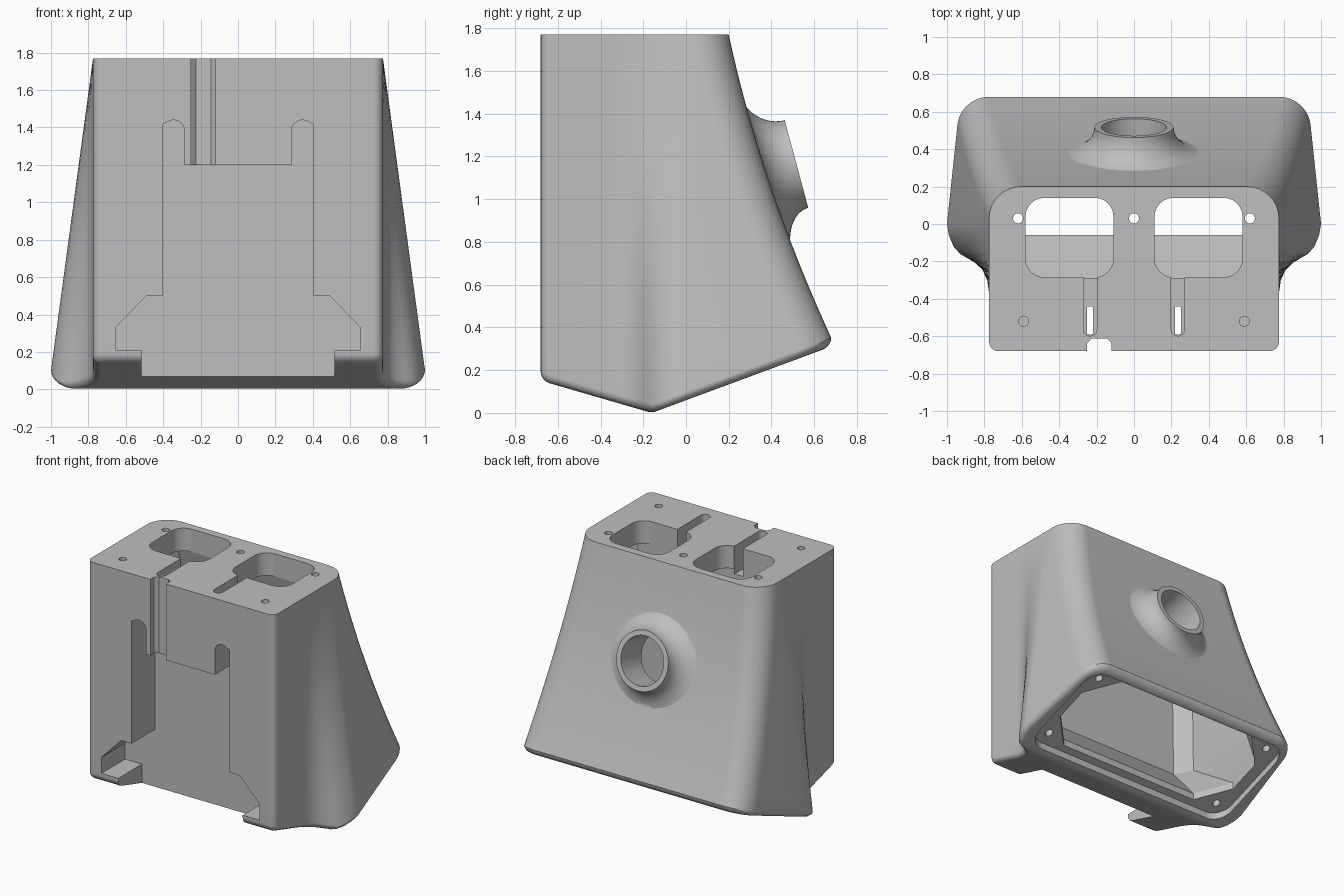
import bpy, bmesh, math
from mathutils import Vector, Matrix

if "Cube" in bpy.data.objects:
    bpy.data.objects.remove(bpy.data.objects["Cube"])

TOP = 1.77


def floor_z(y):
    """Underside height: two planes meeting in a fold."""
    d = y + 0.16
    return max(0.37 * d, -0.29 * d)


def tilt(h):
    """Plane parallel to the outlet flange, raised by h."""
    return lambda y: 0.37 * (y + 0.16) + h


def flat(z):
    return lambda y: z


def arc(cx, cy, r, a0, a1, n):
    return [(cx + r * math.cos(math.radians(a0 + (a1 - a0) * i / n)),
             cy + r * math.sin(math.radians(a0 + (a1 - a0) * i / n))) for i in range(n + 1)]


def rounded(x0, x1, y0, y1, r, n=6):
    """Rectangle with rounded (n > 1) or chamfered (n = 1) corners."""
    return (arc(x1 - r, y0 + r, r, -90, 0, n) + arc(x1 - r, y1 - r, r, 0, 90, n)
            + arc(x0 + r, y1 - r, r, 90, 180, n) + arc(x0 + r, y0 + r, r, 180, 270, n))


def lift(outline, height):
    return [(x, y, height(y)) for x, y in outline]


def loft(name, rings, strip_caps=False):
    """Closed solid through matching rings, in order from first to last."""
    bm = bmesh.new()
    vs = [[bm.verts.new(p) for p in ring] for ring in rings]
    n = len(rings[0])
    for a, b in zip(vs, vs[1:]):
        for i in range(n):
            j = (i + 1) % n
            bm.faces.new((a[i], a[j], b[j], b[i]))
    for cap in (vs[0], vs[-1]):
        if strip_caps:
            for i in range(n // 2 - 1):
                bm.faces.new((cap[i], cap[i + 1], cap[n - 2 - i], cap[n - 1 - i]))
        else:
            bm.faces.new(cap)
    bmesh.ops.recalc_face_normals(bm, faces=bm.faces)
    mesh = bpy.data.meshes.new(name)
    bm.to_mesh(mesh)
    bm.free()
    ob = bpy.data.objects.new(name, mesh)
    bpy.context.collection.objects.link(ob)
    return ob


def prism(name, outline, z0, z1):
    return loft(name, [lift(outline, flat(z0)), lift(outline, flat(z1))])


def combine(target, tool, operation):
    """Apply a boolean and discard the tool."""
    tool.hide_render = True
    mod = target.modifiers.new(tool.name, 'BOOLEAN')
    mod.operation, mod.solver, mod.object = operation, 'EXACT', tool
    bpy.context.view_layer.objects.active = target
    bpy.ops.object.modifier_apply(modifier=mod.name)
    bpy.data.objects.remove(tool)


def cut(tool):
    combine(body, tool, 'DIFFERENCE')


# Body outline halves: front corner, swept shoulder, rear corner
front = arc(0.725, -0.63, 0.05, -90, 0, 6)
shoulder = [(0.775, -0.37), (0.785, -0.3), (0.81, -0.245), (0.85, -0.207), (0.895, -0.18),
            (0.93, -0.16), (0.965, -0.12), (0.99, -0.06), (1.0, 0.0)]
low = front + shoulder + arc(0.81, 0.52, 0.16, 0, 90, 8)
count = len(shoulder)
high = (front + [(0.775, -0.37 + 0.36 * i / (count - 1)) for i in range(count)]
        + arc(0.605, 0.03, 0.17, 0, 90, 8))


def mirrored(half):
    return half + [(-p[0],) + tuple(p[1:]) for p in reversed(half)]


def body_ring(t):
    ring = []
    for (x0, y0), (x1, y1) in zip(high, low):
        # sides lean out steadily with height
        z1 = floor_z(y1) + FILLET
        if y1 > 0:
            x1 -= 0.13 * (z1 - 0.1)
        f = t - 0.36 * t * (1 - t)
        ring.append((x0 + (x1 - x0) * t, y0 + (y1 - y0) * f, TOP + (z1 - TOP) * t))
    return ring


FILLET = 0.04
STEPS = 16
rings = [body_ring(i / STEPS) for i in range(STEPS + 1)]
base = rings[-1]
for k in range(1, 5):
    a = math.radians(90 * k / 4)
    inset, ring = FILLET * (1 - math.cos(a)), []
    for i, p in enumerate(base):
        q0 = base[i - 1] if i else (0, p[1], 0)
        q1 = base[i + 1] if i + 1 < len(base) else (0, p[1], 0)
        e0 = Vector((p[0] - q0[0], p[1] - q0[1])).normalized()
        e1 = Vector((q1[0] - p[0], q1[1] - p[1])).normalized()
        d = (e0 + e1).normalized()
        x, y = p[0] - d.y * inset, p[1] + d.x * inset
        ring.append((x, y, floor_z(y) + FILLET * (1 - math.sin(a))))
    rings.append(ring)
body = loft("duct_body", [mirrored(r) for r in rings], strip_caps=True)

# Rear port: flared collar around a tilted axis
axis = Vector((0, 0.966, 0.259))
up = Vector((0, -0.259, 0.966))
side = Vector((1, 0, 0))
centre = Vector((0, 0.517, 1.165))


def port_ring(r, h, lean=0.0, n=64):
    ring = []
    for i in range(n):
        a = math.tau * i / n
        shift = h + lean * math.sin(a)
        ring.append(centre + r * (math.cos(a) * side + math.sin(a) * up) + shift * axis)
    return ring


flare = [port_ring(0.212, 0)]
for k in range(1, 13):
    a = math.radians(90 * k / 12)
    drop = math.sin(a)
    flare.append(port_ring(0.212 + 0.2 * (1 - math.cos(a)), -0.155 * drop, -0.024 * drop))
flare.append(port_ring(0.38, -0.21, -0.024))
combine(body, loft("port_flare", flare), 'UNION')

# Inner air chamber
opening = rounded(-0.8, 0.8, -0.06, 0.58, 0.2, 1)
cut(loft("chamber", [
    lift(opening, tilt(-0.1)),
    lift(opening, tilt(0.1)),
    lift(rounded(-0.71, 0.71, -0.29, 0.46, 0.1, 1), lambda y: 0.4 + 0.25 * (y + 0.29)),
    lift(rounded(-0.7, 0.7, -0.29, 0.27, 0.1, 1), flat(1.1)),
    lift(rounded(-0.68, 0.68, -0.29, 0.145, 0.08, 1), flat(1.6))]))
cut(loft("port_bore", [port_ring(0.175, 0.1), port_ring(0.175, -0.34)]))

# Outlet flange recess
seat = rounded(-0.89, 0.89, -0.11, 0.625, 0.13, 8)
cut(loft("flange_recess", [lift(seat, tilt(-0.15)), lift(seat, tilt(0.05))]))


def hole(name, x, y, z0, z1, r=0.027):
    cut(prism(name, arc(x, y, r, 0, 345, 23), z0, z1))


for s in (-1, 1):
    # Flange screw holes
    for y in (-0.015, 0.535):
        z = tilt(0.05)(y)
        hole("flange_screw_hole", s * 0.775, y, z - 0.15, z + 0.05)
    # Top inlets with cable slots and slits
    xs = sorted((s * 0.11, s * 0.58))
    cut(prism("inlet", rounded(xs[0], xs[1], -0.285, 0.14, 0.1), 1.5, 1.9))
    c = s * 0.235
    cut(prism("cable_slot", rounded(c - 0.036, c + 0.036, -0.598, -0.2, 0.035), 1.56, 1.9))
    cut(prism("cable_slit", rounded(c - 0.016, c + 0.016, -0.59, -0.44, 0.004, 1), 1.1, 1.7))
    # Top screw holes
    hole("rear_screw_hole", s * 0.62, 0.03, 1.5, 1.9)
    hole("front_screw_hole", s * 0.59, -0.52, 1.65, 1.9)
hole("centre_screw_hole", 0, 0.03, 1.5, 1.9)

# Front mounting pocket with two raised rounded ears
pocket = [(0.515, -0.2), (0.515, 0.21), (0.655, 0.21), (0.655, 0.33), (0.49, 0.5), (0.405, 0.5),
          (0.405, 1.415)] + arc(0.345, 1.38, 0.06, 70, 180, 8) + [(0.285, 1.2)]
cut(loft("mount_pocket", [[(x, y, z) for x, z in mirrored(pocket)] for y in (-0.8, -0.4)]))

# Vertical cable groove above the pocket
groove = [(-0.25, -0.75), (-0.12, -0.75), (-0.12, -0.635), (-0.145, -0.612),
          (-0.225, -0.612), (-0.25, -0.635)]
cut(prism("cable_groove", groove, 1.15, 1.9))

# Colour and shading
grey = bpy.data.materials.new("light_grey_plastic")
grey.use_nodes = True
colour = (0.52, 0.52, 0.52, 1)
grey.diffuse_color = colour
grey.node_tree.nodes["Principled BSDF"].inputs["Base Color"].default_value = colour
body.data.materials.clear()
body.data.materials.append(grey)
for face in body.data.polygons:
    face.material_index = 0
bpy.ops.object.select_all(action='DESELECT')
body.select_set(True)
bpy.context.view_layer.objects.active = body
bpy.ops.object.shade_smooth_by_angle(angle=math.radians(30))
weighted = body.modifiers.new("weighted_normals", 'WEIGHTED_NORMAL')
weighted.keep_sharp = True
